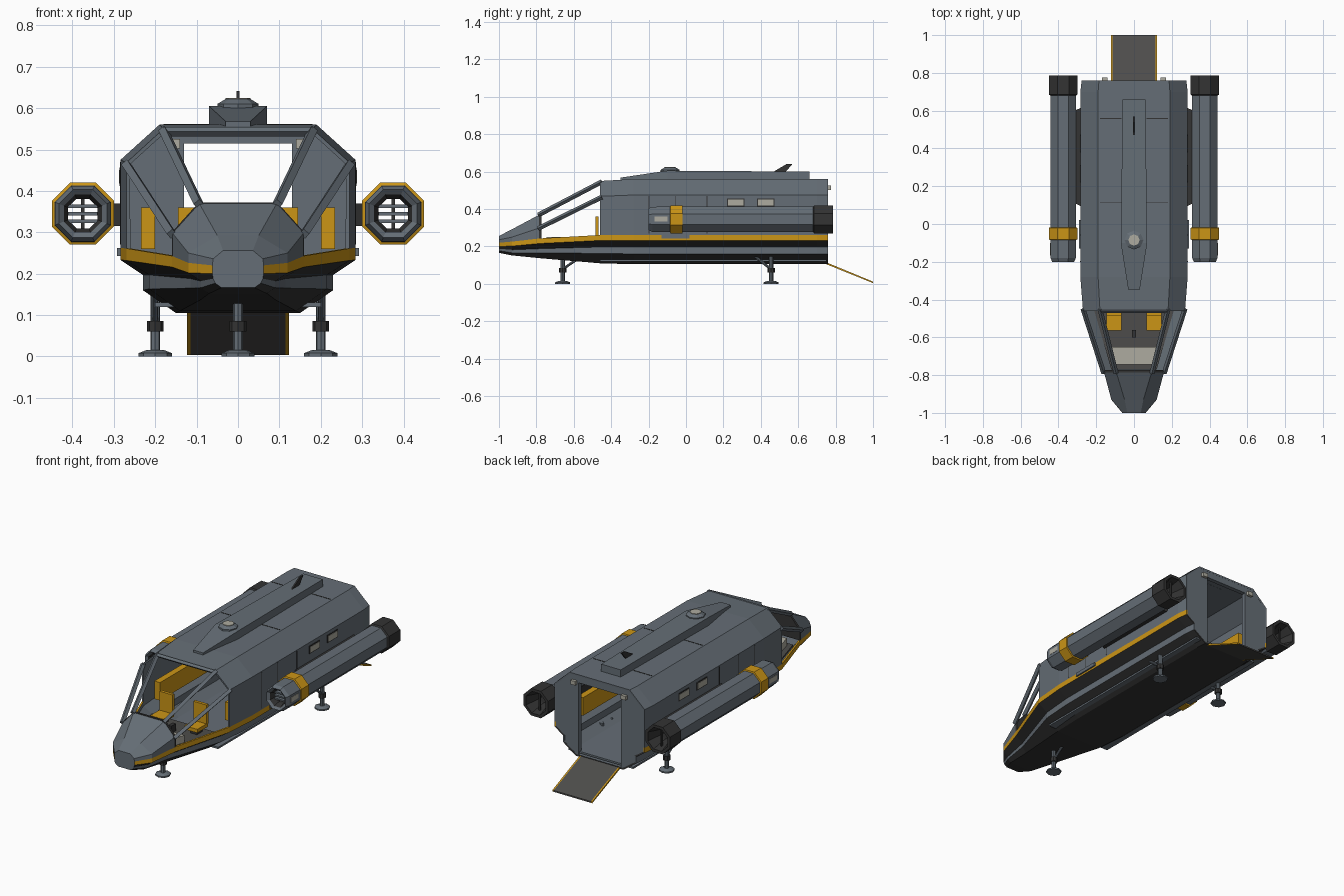
import bpy, bmesh, math
from mathutils import Vector

old = bpy.data.objects.get("Cube")
if old:
    bpy.data.objects.remove(old, do_unlink=True)


def material(name, r, g, b):
    m = bpy.data.materials.new(name)
    m.use_nodes = True
    m.diffuse_color = (r, g, b, 1)
    m.node_tree.nodes["Principled BSDF"].inputs["Base Color"].default_value = (r, g, b, 1)
    return m


GREY = material("hull_grey", .13, .155, .18)
BLACK = material("underside_black", .033, .033, .033)
YELLOW = material("marking_yellow", .6, .3, .008)
FLOOR = material("floor_brown_grey", .075, .073, .07)
CREAM = material("lamp_cream", .42, .41, .35)


def finish(bm, name, mats):
    bmesh.ops.recalc_face_normals(bm, faces=bm.faces[:])
    me = bpy.data.meshes.new(name)
    bm.to_mesh(me)
    bm.free()
    for m in mats:
        me.materials.append(m)
    ob = bpy.data.objects.new(name, me)
    bpy.context.collection.objects.link(ob)
    return ob


def loft(name, rings, mats, rule, closed=False, caps=()):
    """Skin a list of equal rings; rule(station, segment) gives a slot or None."""
    bm = bmesh.new()
    vs = [[bm.verts.new(p) for p in ring] for ring in rings]
    n, count = len(rings[0]), len(rings)
    for i in range(count if closed else count - 1):
        a, b = vs[i], vs[(i + 1) % count]
        for j in range(n):
            slot = rule(i, j)
            if slot is not None:
                k = (j + 1) % n
                bm.faces.new((a[j], a[k], b[k], b[j])).material_index = slot
    for i in caps:
        bm.faces.new(vs[i])
    return finish(bm, name, mats)


def prism(name, pts, push, mat):
    """Flat outline of 3D points, extruded along a vector."""
    a = [Vector(p) for p in pts]
    b = [p + Vector(push) for p in a]
    return loft(name, [a, b], [mat], lambda i, j: 0, caps=(0, -1))


def box(name, x0, x1, y0, y1, z0, z1, mat):
    return prism(name, [(x0, y0, z0), (x1, y0, z0), (x1, y1, z0), (x0, y1, z0)],
                 (0, 0, z1 - z0), mat)


def beam(name, p, q, r, mat, r2=None, sides=8):
    p, q = Vector(p), Vector(q)
    bm = bmesh.new()
    bmesh.ops.create_cone(bm, cap_ends=True, segments=sides, radius1=r,
                          radius2=r if r2 is None else r2, depth=(q - p).length)
    bm.transform((q - p).to_track_quat("Z", "Y").to_matrix().to_4x4())
    bmesh.ops.translate(bm, verts=bm.verts[:], vec=(p + q) / 2)
    return finish(bm, name, [mat])


# Hull half sections: bottom edge, belt, stripe, shoulder, roof edge
cabin = [(.15, .105), (.23, .16), (.23, .197), (.284, .233), (.284, .262), (.284, .475), (.19, .56)]
front = [(.14, .11), (.215, .163), (.215, .197), (.27, .232), (.27, .261), (.27, .468), (.18, .55)]
hood = [(.09, .137), (.115, .165), (.115, .188), (.16, .216), (.16, .243), (.16, .30), (.095, .372)]
snout = [(.07, .152), (.09, .166), (.09, .182), (.12, .202), (.12, .226), (.12, .25), (.05, .292)]
tip = [(.04, .166), (.055, .177), (.06, .188), (.062, .2), (.062, .22), (.06, .236), (.036, .256)]
rear = [(x * .975, z) for x, z in cabin]
stations = [(-1, tip), (-.93, snout), (-.78, hood), (-.46, front), (-.28, cabin), (.7, cabin), (.76, rear)]


def ring(y, half):
    return [(x, y, z) for x, z in half] + [(-x, y, z) for x, z in reversed(half)]


half_slots = [1, 0, 1, 2, 0, 0]
slots = half_slots + [0] + half_slots[::-1] + [1]
hull = loft("hull", [ring(y, h) for y, h in stations], [GREY, BLACK, YELLOW, GREY],
            lambda i, j: None if i == 2 and 4 <= j <= 8 else slots[j], caps=(0,))
shell = hull.modifiers.new("thickness", "SOLIDIFY")
shell.thickness, shell.offset, shell.material_offset = .01, -1, 3

# Rear wall around the open doorway, with lamps
for s in (-1, 1):
    outline = [(.13, .115), (0, .115), (0, .106)] + rear + [(0, .56), (0, .515), (.13, .515)]
    prism("rear_wall", [(s * x, .735, z) for x, z in outline], (0, .024, 0), GREY)
    box("rear_lamp", s * .14, s * .17, .73, .775, .503, .525, CREAM)

# Cockpit frame
for s in (-1, 1):
    for k in (5, 6):
        a, b = hood[k], front[k]
        beam("window_pillar", (s * a[0], -.79, a[1] - .004), (s * b[0], -.45, b[1] - .004), .013, GREY, sides=4)
beam("window_header", (-.18, -.46, .543), (.18, -.46, .543), .011, GREY, sides=4)
prism("dashboard_wall", [p for p in ring(-.785, hood) if p[2] > .24], (0, .012, 0), BLACK)

# Interior
prism("cockpit_floor", [(-.12, -.77, .2), (.12, -.77, .2), (.21, -.46, .2), (-.21, -.46, .2)], (0, 0, .01), FLOOR)
box("cabin_floor", -.2, .2, -.46, .75, .12, .13, GREY)
prism("console", [(-.1, -.745, .21), (.1, -.745, .21), (.125, -.65, .21), (-.125, -.65, .21)], (0, 0, .04), CREAM)
box("control_column", -.01, .01, -.6, -.56, .21, .25, BLACK)
for s in (-1, 1):
    box("seat_cushion", s * .065, s * .145, -.565, -.47, .235, .255, YELLOW)
    box("seat_back", s * .065, s * .145, -.485, -.468, .25, .36, YELLOW)
    box("seat_base", s * .085, s * .125, -.54, -.49, .21, .235, BLACK)
    box("bench_back", s * .2, s * .235, -.4, .62, .26, .36, YELLOW)

# Roof spine, sensor dome and fin
spine = [(-.35, .03, .568), (-.1, .07, .605), (.66, .06, .6)]
loft("roof_spine", [[(-w, y, .55), (w, y, .55), (w, y, z), (-w, y, z)] for y, w, z in spine],
     [GREY], lambda i, j: 0, caps=(0, -1))
beam("dome_base", (0, -.085, .6), (0, -.085, .61), .05, GREY)
beam("dome", (0, -.085, .61), (0, -.085, .622), .05, GREY, .03)
beam("dome_lamp", (0, -.085, .62), (0, -.085, .625), .03, CREAM)
prism("fin", [(-.004, y, z) for y, z in ((.46, .595), (.53, .595), (.57, .642), (.54, .642))], (.008, 0, 0), BLACK)

# Boarding ramp with marked edges
ramp = [(0, .75, .105), (0, 1, .004), (0, 1, .012), (0, .75, .115)]


def ramp_part(name, x0, x1, mat):
    prism(name, [(x0, y, z) for _, y, z in ramp], (x1 - x0, 0, 0), mat)


ramp_part("boarding_ramp", -.115, .115, FLOOR)
for s in (-1, 1):
    ramp_part("ramp_edge", s * .115, s * .123, YELLOW)

# Engines: hollow octagonal tubes; apothem, y, slot of the band that follows
engine = [(.058, -.2, 0), (.067, -.18, 0), (.068, -.085, 2), (.075, -.082, 2), (.075, -.02, 2),
          (.068, -.018, 0), (.068, .68, 1), (.075, .685, 1), (.075, .785, 1), (.06, .785, 1),
          (.036, .7, 1), (.036, -.16, 1), (.046, -.19, 0)]
for s in (-1, 1):
    cx, cz = s * .375, .345
    rings = []
    for r, y, _ in engine:
        big = r / math.cos(math.pi / 8)
        angles = [math.pi * (k + .5) / 4 for k in range(8)]
        rings.append([(cx + big * math.cos(a), y, cz + big * math.sin(a)) for a in angles])
    loft("engine", rings, [GREY, BLACK, YELLOW], lambda i, j: engine[i][2], closed=True)
    for dz in (-.018, 0, .018):
        box("intake_slat", cx - .036, cx + .036, -.165, -.14, cz + dz - .004, cz + dz + .004, GREY)
    for dy in (.68, .745):
        box("nozzle_vane", cx - .004, cx + .004, dy, dy + .01, cz - .05, cz + .05, BLACK)
    box("engine_plate", s * .438, s * .444, -.168, -.1, .333, .36, CREAM)
    prism("pylon", [(s * x, y, .315) for x, y in ((.27, .09), (.315, .11), (.315, .6), (.27, .62))],
          (0, 0, .055), BLACK)

# Side windows, door step and panel seams
for s in (-1, 1):
    for y in (.225, .385):
        box("window_frame", s * .28, s * .286, y - .006, y + .088, .412, .456, BLACK)
        box("side_window", s * .28, s * .288, y, y + .082, .418, .45, CREAM)
    box("door_step", s * .27, s * .292, -.13, .02, .243, .262, GREY)
    for y in (-.2, -.06, .11):
        box("side_seam", s * .28, s * .2855, y, y + .004, .27, .47, BLACK)
    for y in (.11, .555):
        box("roof_seam", s * .065, s * .18, y, y + .005, .555, .5615, BLACK)


# Landing legs
def leg(x, y, top):
    beam("foot", (x, y, 0), (x, y, .008), .04, GREY)
    beam("foot_top", (x, y, .008), (x, y, .016), .04, GREY, .02)
    beam("strut", (x, y, .01), (x, y, top), .012, GREY)
    beam("collar", (x, y, .06), (x, y, .085), .02, BLACK)
    return (x, y, .078)


beam("front_brace", leg(0, -.66, .15), (0, -.57, .14), .007, GREY)
for s in (-1, 1):
    beam("rear_brace", leg(s * .2, .455, .16), (s * .2, .365, .15), .007, GREY)
